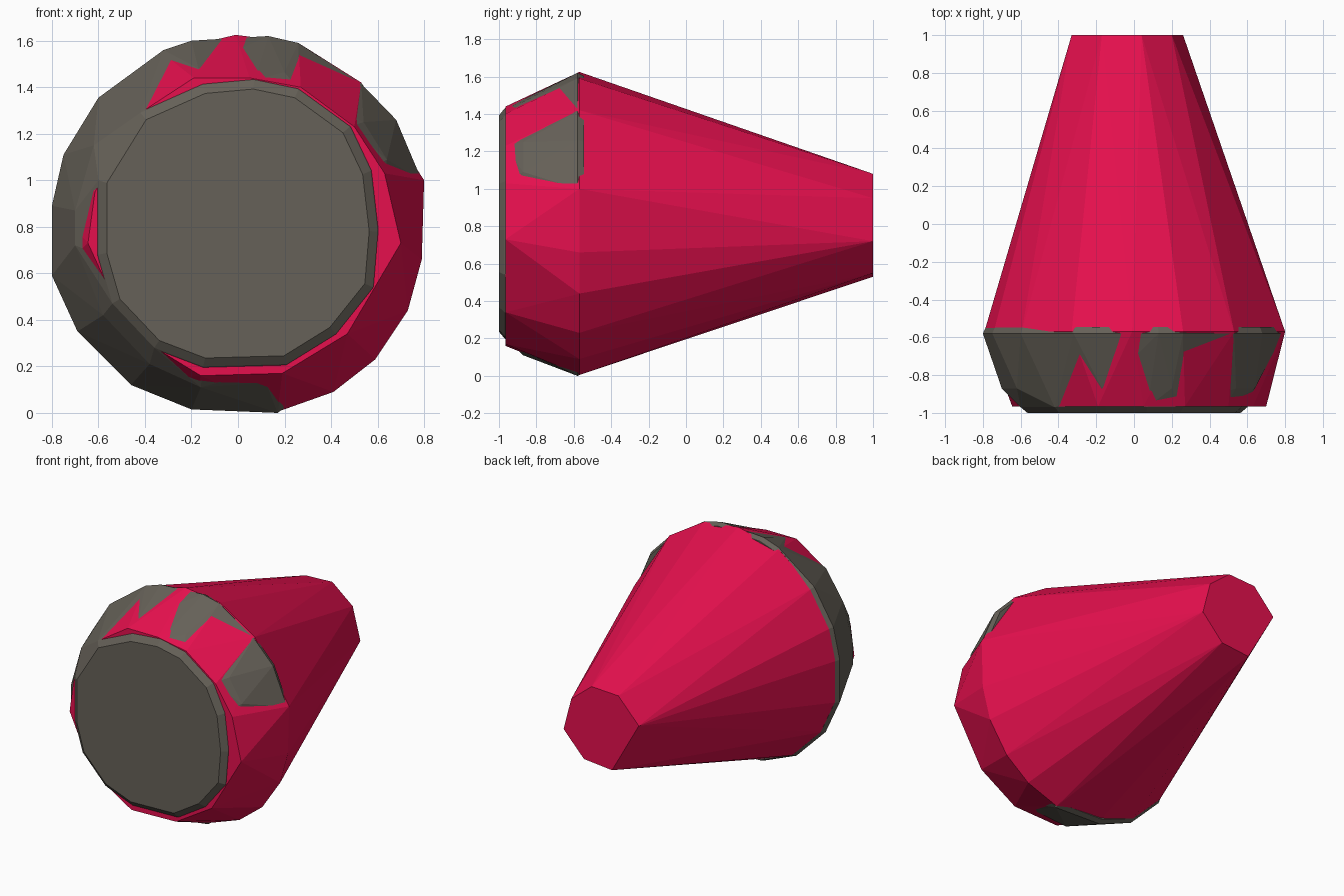
import bpy
import bmesh

default_cube = bpy.data.objects.get("Cube")
if default_cube:
    bpy.data.objects.remove(default_cube, do_unlink=True)


def make_material(name, colour):
    """Create one flat colour for the viewport and for renders."""
    material = bpy.data.materials.new(name)
    material.use_nodes = True
    material.diffuse_color = (*colour, 1)
    shader = material.node_tree.nodes["Principled BSDF"]
    shader.inputs["Base Color"].default_value = (*colour, 1)
    shader.inputs["Roughness"].default_value = 0.8
    return material


def section(depth, outline):
    """Place a flat outline of (x, z) pairs at one depth along y."""
    return [(x, depth, z) for x, z in outline]


def shrink(outline, factor, middle_height=0.8):
    """Scale an outline about the centre of the head."""
    return [(x * factor, middle_height + (z - middle_height) * factor)
            for x, z in outline]


def faceted_shell(name, sections, material):
    """Skin a stack of cross-sections with a convex low-poly shell."""
    mesh = bpy.data.meshes.new(name)
    shell = bmesh.new()
    for points in sections:
        for point in points:
            shell.verts.new(point)
    result = bmesh.ops.convex_hull(shell, input=list(shell.verts))
    unused = {item for item in result["geom_interior"] + result["geom_unused"]
              if isinstance(item, bmesh.types.BMVert) and item.is_valid}
    bmesh.ops.delete(shell, geom=list(unused), context="VERTS")
    bmesh.ops.recalc_face_normals(shell, faces=list(shell.faces))
    shell.to_mesh(mesh)
    shell.free()
    mesh.materials.append(material)
    for polygon in mesh.polygons:
        polygon.use_smooth = False
    part = bpy.data.objects.new(name, mesh)
    bpy.context.collection.objects.link(part)
    return part


red = make_material("crimson red", (0.79, 0.005, 0.076))
grey = make_material("warm dark grey", (0.133, 0.12, 0.098))

# Tapered red body: front rim, widest girdle and small blunt tail
left_girdle = [(-.46, .12), (-.69, .35), (-.8, .59), (-.8, .89),
               (-.75, 1.11), (-.6, 1.355)]
body_rim = [(-.42, 1.29), (-.19, 1.44), (.05, 1.44), (.27, 1.4), (.5, 1.23),
            (.63, 1.03), (.7, .73), (.47, .34), (.19, .17), (-.16, .16),
            (-.34, .27), (-.54, .5), (-.645, .73), (-.615, .95)]
body_girdle = [(-.33, 1.55), (-.01, 1.625), (.26, 1.59), (.53, 1.42), (.8, 1),
               (.79, .66), (.73, .44), (.59, .23), (.41, .09), (.17, .005),
               (-.19, .03)] + shrink(left_girdle, 0.99)
body_tail = [(.04, 1.08), (-.17, 1.07), (-.33, .9), (-.12, .53), (.1, .55),
             (.26, .72), (.2, .95)]
faceted_shell("tapered_body", [
    section(-.965, body_rim),
    section(-.57, body_girdle),
    section(1, body_tail),
], red)

# Rounded grey cap, showing through the body in patches
cap_rim = [(-.42, 1.29), (-.15, 1.41), (.07, 1.43), (.26, 1.39), (.48, 1.23),
           (.57, 1.04), (.6, .78), (.58, .54), (.42, .34), (.21, .21),
           (-.15, .2), (-.36, .28), (-.54, .47), (-.6, .68), (-.6, 1)]
cap_shoulder = [(-.17, 1.48), (.2, 1.465), (.54, 1.25), (.64, 1.09),
                (.12, .13), (-.16, .11), (-.38, .21), (-.58, .42),
                (-.7, .72), (-.7, .87), (-.62, 1.15), (-.47, 1.3)]
cap_girdle = [(-.32, 1.56), (-.2, 1.6), (.13, 1.62), (.26, 1.59), (.53, 1.415),
              (.68, 1.26), (.79, 1), (.74, .65), (.54, .25), (.17, 0),
              (-.2, .015)] + left_girdle
faceted_shell("front_cap", [
    section(-1, shrink(cap_rim, 0.94)),
    section(-.97, cap_rim),
    section(-.87, cap_shoulder),
    section(-.58, cap_girdle),
    section(-.545, shrink(cap_girdle, 0.98)),
], grey)
